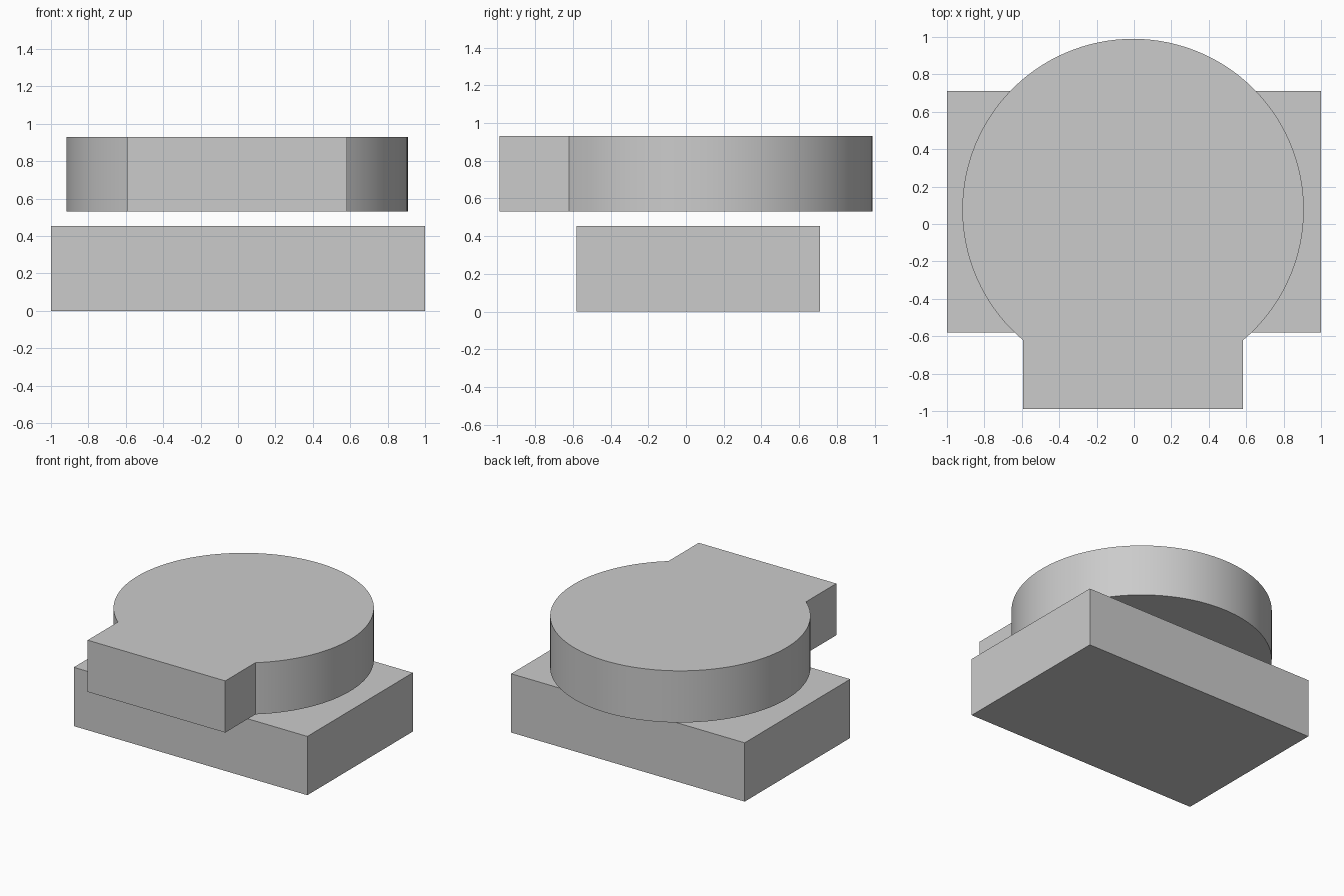
import bpy
import bmesh
import math

default_cube = bpy.data.objects.get("Cube")
if default_cube:
    bpy.data.objects.remove(default_cube, do_unlink=True)

grey = bpy.data.materials.new("plain grey")
grey.use_nodes = True
grey.diffuse_color = (0.6, 0.6, 0.6, 1)
grey.node_tree.nodes["Principled BSDF"].inputs["Base Color"].default_value = grey.diffuse_color


def extruded(name, outline, bottom, top):
    """Raise a counter-clockwise outline into a solid between two heights."""
    bm = bmesh.new()
    base = bm.faces.new([bm.verts.new((x, y, bottom)) for x, y in outline])
    raised = bmesh.ops.extrude_face_region(bm, geom=[base], use_keep_orig=True)["geom"]
    verts = [v for v in raised if isinstance(v, bmesh.types.BMVert)]
    bmesh.ops.translate(bm, verts=verts, vec=(0, 0, top - bottom))
    bmesh.ops.recalc_face_normals(bm, faces=bm.faces)
    mesh = bpy.data.meshes.new(name)
    bm.to_mesh(mesh)
    bm.free()
    mesh.materials.append(grey)
    obj = bpy.data.objects.new(name, mesh)
    bpy.context.collection.objects.link(obj)
    return obj


# Rectangular base block
extruded("base_block", [(-1, -0.58), (1, -0.58), (1, 0.71), (-1, 0.71)], 0, 0.455)

# Floating round plate with a straight-sided front tab
radius, centre_x, centre_y = 0.913, -0.005, 0.077
tab_half, tab_front, segments = 0.589, -0.99, 96
start = -math.acos(tab_half / radius)
sweep = math.pi - 2 * start
outline = [(centre_x - tab_half, tab_front), (centre_x + tab_half, tab_front)]
for i in range(segments + 1):
    a = start + sweep * i / segments
    outline.append((centre_x + radius * math.cos(a), centre_y + radius * math.sin(a)))
plate = extruded("round_plate_with_tab", outline, 0.53, 0.93)

# Smooth the round wall and keep its corners crisp
bpy.ops.object.select_all(action="DESELECT")
plate.select_set(True)
bpy.context.view_layer.objects.active = plate
bpy.ops.object.shade_smooth_by_angle(angle=math.radians(30))
